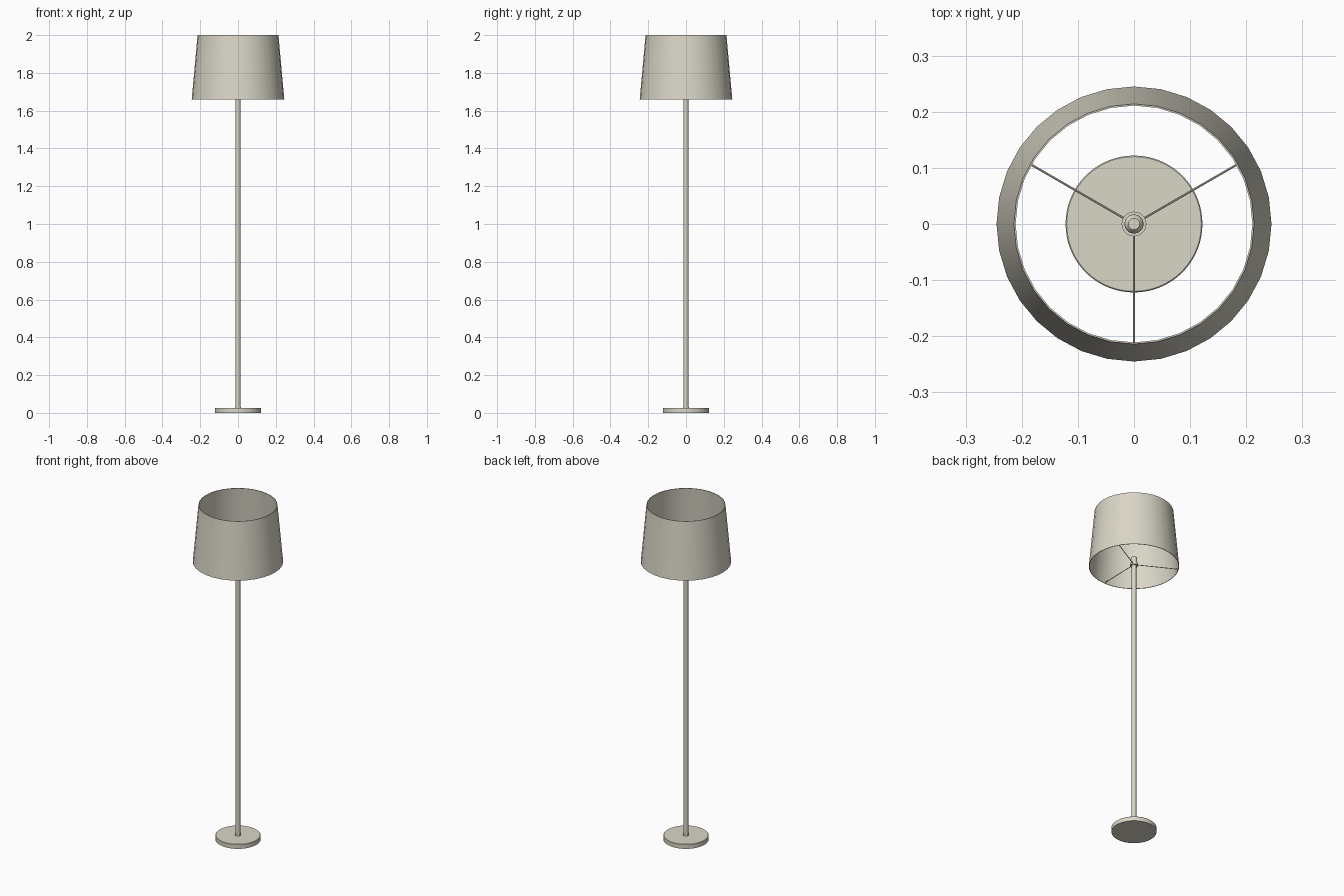
import bpy, math
from mathutils import Vector

cube = bpy.data.objects.get("Cube")
if cube:
    bpy.data.objects.remove(cube, do_unlink=True)

# Warm off-white used on the whole lamp
cream = bpy.data.materials.new("warm_cream")
cream.use_nodes = True
cream.diffuse_color = (0.70, 0.67, 0.57, 1)
cream.node_tree.nodes["Principled BSDF"].inputs["Base Color"].default_value = cream.diffuse_color


def finish(obj, name):
    obj.name = name
    obj.data.materials.append(cream)
    bpy.ops.object.select_all(action='DESELECT')
    obj.select_set(True)
    bpy.context.view_layer.objects.active = obj
    bpy.ops.object.shade_smooth_by_angle(angle=math.radians(35))


def lathe(name, profile, sides, closed=False):
    """Revolve (radius, z) points, listed from bottom to top, around z."""
    verts = [(r * math.cos(a), r * math.sin(a), z)
             for r, z in profile
             for a in (math.tau * i / sides for i in range(sides))]
    rows = len(profile)
    faces = []
    for j in range(rows if closed else rows - 1):
        k = (j + 1) % rows
        for i in range(sides):
            n = (i + 1) % sides
            faces.append((j * sides + i, j * sides + n, k * sides + n, k * sides + i))
    if not closed:
        faces.append(tuple(reversed(range(sides))))
        faces.append(tuple(range((rows - 1) * sides, rows * sides)))
    mesh = bpy.data.meshes.new(name)
    mesh.from_pydata(verts, [], faces)
    obj = bpy.data.objects.new(name, mesh)
    bpy.context.collection.objects.link(obj)
    finish(obj, name)


def rod(name, start, end, radius):
    start, end = Vector(start), Vector(end)
    axis = end - start
    bpy.ops.mesh.primitive_cylinder_add(vertices=10, radius=radius, depth=axis.length,
                                        location=(start + end) / 2)
    obj = bpy.context.object
    obj.rotation_euler = axis.to_track_quat('Z', 'Y').to_euler()
    finish(obj, name)


# Base disc, pole and small foot collar
lathe("base", [(0.122, 0), (0.122, 0.025), (0.120, 0.027)], 64)
lathe("pole", [(0.0125, 0.02), (0.0125, 1.67)], 24)
lathe("foot_collar", [(0.016, 0.025), (0.016, 0.032)], 24)

# Hub and lamp holder with a rounded top
lathe("hub", [(0.022, 1.664), (0.022, 1.678)], 32)
lathe("lamp_holder", [(0.017, 1.67), (0.017, 1.706), (0.015, 1.714), (0.010, 1.719)], 24)

# Thin-walled tapered shade, open at both ends
lathe("shade", [(0.245, 1.66), (0.214, 2.0), (0.211, 2.0), (0.242, 1.66)], 32, closed=True)

# Three spokes holding the shade
for i in range(3):
    a = math.radians(30 + 120 * i)
    c, s = math.cos(a), math.sin(a)
    rod(f"spoke_{i + 1}", (0.018 * c, 0.018 * s, 1.671), (0.242 * c, 0.242 * s, 1.667), 0.002)
